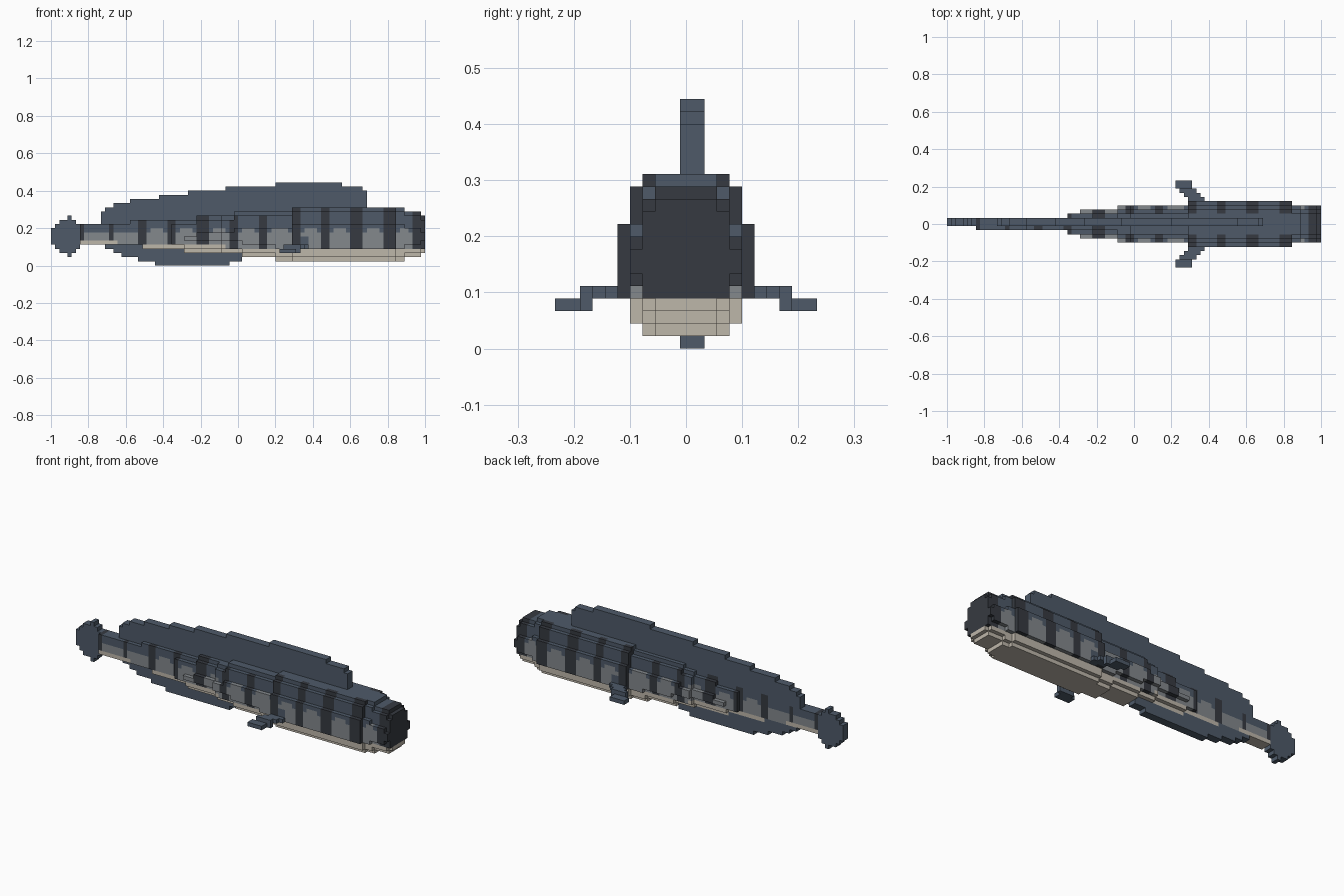
import bpy, bmesh, math

cube = bpy.data.objects.get("Cube")
if cube:
    bpy.data.objects.remove(cube, do_unlink=True)

V = 2 / 90  # block size


def linear(c):
    c /= 255
    return c / 12.92 if c <= 0.04045 else ((c + 0.055) / 1.055) ** 2.4


def material(name, rgb):
    m = bpy.data.materials.new(name)
    col = [linear(c) for c in rgb] + [1]
    m.diffuse_color = col
    m.use_nodes = True
    m.node_tree.nodes["Principled BSDF"].inputs["Base Color"].default_value = col
    return m


MATS = [material("slate blue", (78, 90, 105)), material("charcoal", (54, 58, 65)),
        material("side grey", (131, 136, 140)), material("belly cream", (190, 183, 170))]
BLUE, DARK, GREY, CREAM = range(4)

# Corners of each block side, keyed by its outward direction
SIDES = {(1, 0, 0): ((1, 0, 0), (1, 1, 0), (1, 1, 1), (1, 0, 1)),
         (-1, 0, 0): ((0, 0, 0), (0, 0, 1), (0, 1, 1), (0, 1, 0)),
         (0, 1, 0): ((0, 1, 0), (0, 1, 1), (1, 1, 1), (1, 1, 0)),
         (0, -1, 0): ((0, 0, 0), (1, 0, 0), (1, 0, 1), (0, 0, 1)),
         (0, 0, 1): ((0, 0, 1), (1, 0, 1), (1, 1, 1), (0, 1, 1)),
         (0, 0, -1): ((0, 0, 0), (0, 1, 0), (1, 1, 0), (1, 0, 0))}


def block_part(name, cells, colour=lambda x, y, z: BLUE):
    """Skin a set of blocks, then merge flat faces of one colour."""
    bm = bmesh.new()
    verts = {}
    for x, y, z in sorted(cells):
        for d, corners in SIDES.items():
            if (x + d[0], y + d[1], z + d[2]) in cells:
                continue
            loop = []
            for c in corners:
                k = (x + c[0], y + c[1], z + c[2])
                if k not in verts:
                    verts[k] = bm.verts.new((k[0] * V - 1, (k[1] - 0.5) * V, k[2] * V))
                loop.append(verts[k])
            bm.faces.new(loop).material_index = colour(x, y, z)
    bmesh.ops.dissolve_limit(bm, angle_limit=math.radians(1), verts=bm.verts[:],
                             edges=bm.edges[:], delimit={'MATERIAL'})
    mesh = bpy.data.meshes.new(name)
    bm.to_mesh(mesh)
    bm.free()
    for m in MATS:
        mesh.materials.append(m)
    ob = bpy.data.objects.new(name, mesh)
    bpy.context.collection.objects.link(ob)
    return ob


def step(table, x):
    """Value of the last step starting at or before x."""
    return [v for s, v in table if s <= x][-1]


# Stepped outlines: (start along the length, value)
HALF = [(7, 1), (15, 2), (29, 3), (41, 4), (58, 5), (83, 4)]
TOP = [(7, 10), (19, 11), (35, 12), (44, 13), (58, 14), (85, 13), (89, 12)]
BOTTOM = [(7, 5), (22, 4), (32, 3), (46, 2), (54, 1), (85, 2), (89, 3)]
CREAM_TOP = [(7, 6), (16, 5), (42, 4)]
STRIPES = [(7, 8), (14, 15), (21, 23), (28, 30), (35, 38), (43, 45), (50, 52),
           (58, 60), (65, 67), (72, 75), (80, 83), (87, 90)]
DORSAL = [(12, 13), (13, 14), (15, 15), (19, 16), (26, 17), (33, 18),
          (42, 19), (54, 20), (70, 19), (75, 18)]
ANAL = [(13, 4), (15, 3), (17, 2), (21, 1), (25, 0), (43, 1)]

# Body with stepped, rounded cross-section
body = set()
for x in range(7, 90):
    half, lo, hi = step(HALF, x), step(BOTTOM, x), step(TOP, x)
    for z in range(lo, hi):
        t, b = hi - 1 - z, z - lo
        inset = 2 if t == 0 or b == 0 else 1 if t <= 3 or b <= 2 else 0
        w = max(1, half - inset)
        body |= {(x, y, z) for y in range(-w, w + 1)}


def body_colour(x, y, z):
    if z < step(CREAM_TOP, x):
        return CREAM
    if x >= 87:
        return DARK
    on_back = z == step(TOP, x) - 1 and abs(y) <= 2 and x > 40
    if any(a <= x < b for a, b in STRIPES):
        return BLUE if on_back else DARK
    # Rounded grey patches between the stripes
    if 60 <= x < 62 and z < 7:
        return BLUE
    beside = any(x in (a - 1, b) for a, b in STRIPES)
    return GREY if z < (8 if beside or x < 20 else 9) else BLUE


block_part("body", body, body_colour)

# Median fins, two blocks thick
block_part("dorsal_fin", {(x, y, z) for x in range(12, 76) for y in (0, 1)
                          for z in range(step(TOP, x), step(DORSAL, x))})
block_part("anal_fin", {(x, y, z) for x in range(13, 46) for y in (0, 1)
                        for z in range(step(ANAL, x), step(BOTTOM, x))})
tail = [5, 4, 3, 3, 2, 3, 4]
block_part("tail_fin", {(x, y, z) for x, lo in enumerate(tail) for y in (0, 1)
                        for z in range(lo, 14 - lo)})

# Swept, stepped side fins: (sideways, height, start, end)
PADDLE = [(5, 4, 59, 63), (6, 4, 58, 62), (7, 4, 57, 61), (8, 4, 56, 60),
          (8, 3, 56, 60), (9, 3, 55, 59), (10, 3, 55, 59)]
for name, side in (("right_side_fin", 1), ("left_side_fin", -1)):
    cells = {(x, side * y, z) for y, z, a, b in PADDLE for x in range(a, b)}
    block_part(name, cells - body)
